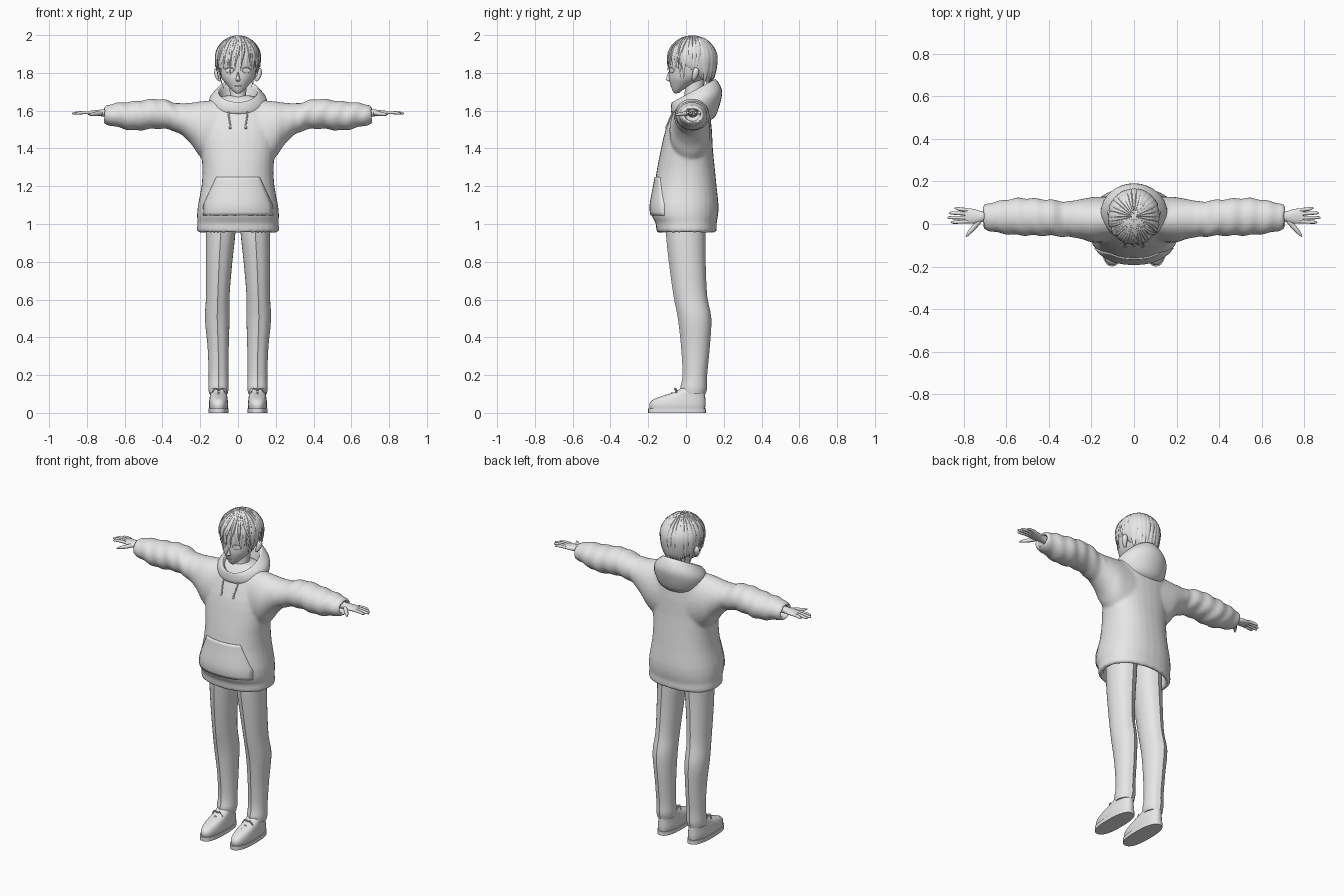
import bpy, bmesh, math, random
from math import sin, cos, pi, radians
from mathutils import Vector
from mathutils.bvhtree import BVHTree

random.seed(4)
cube = bpy.data.objects.get("Cube")
if cube:
    bpy.data.objects.remove(cube)

grey = bpy.data.materials.new("light grey")
grey.use_nodes = True
grey.diffuse_color = (0.8, 0.8, 0.8, 1)
grey.node_tree.nodes["Principled BSDF"].inputs["Base Color"].default_value = (0.8, 0.8, 0.8, 1)


def ring(center, u, v, n=32, power=2.0):
    """Closed superellipse of points spanned by the half axes u and v."""
    pts = []
    for i in range(n):
        a = 2 * pi * i / n
        c, s = cos(a), sin(a)
        c = math.copysign(abs(c) ** (2 / power), c)
        s = math.copysign(abs(s) ** (2 / power), s)
        pts.append(Vector(center) + Vector(u) * c + Vector(v) * s)
    return pts


def level(x, w, y0, y1, z0, z1=None, power=2.0):
    """Ring lying flat, or tilted from height z0 in front to z1 behind."""
    z1 = z0 if z1 is None else z1
    return ring((x, (y0 + y1) / 2, (z0 + z1) / 2), (w, 0, 0),
                (0, (y1 - y0) / 2, (z1 - z0) / 2), power=power)


def loft(bm, rings, steps=3):
    """Skin the rings, with a smooth spline between them."""
    fine = []
    last = len(rings) - 1
    for i in range(last):
        quad = rings[max(i - 1, 0)], rings[i], rings[i + 1], rings[min(i + 2, last)]
        for k in range(steps):
            t = k / steps
            fine.append([b + (c - a) * (t / 2) + (a * 2 - b * 5 + c * 4 - d) * (t * t / 2)
                         + (b * 3 - a - c * 3 + d) * (t ** 3 / 2) for a, b, c, d in zip(*quad)])
    fine.append(rings[-1])
    verts = [[bm.verts.new(p) for p in row] for row in fine]
    n = len(verts[0])
    for lo, hi in zip(verts, verts[1:]):
        for j in range(n):
            bm.faces.new((lo[j], lo[(j + 1) % n], hi[(j + 1) % n], hi[j]))
    bm.faces.new(verts[0][::-1])
    bm.faces.new(verts[-1])


def tube(bm, path, radii, n=8):
    """Round tube with a radius at each point of the path."""
    path = [Vector(p) for p in path]
    rows = []
    for i, p in enumerate(path):
        d = (path[min(i + 1, len(path) - 1)] - path[max(i - 1, 0)]).normalized()
        u = d.cross(Vector((0, 0, 1)) if abs(d.z) < 0.8 else Vector((1, 0, 0))).normalized()
        rows.append(ring(p, u * radii[i], d.cross(u) * radii[i], n))
    loft(bm, rows, 2)


def build(name, bm, mirror=False, angle=50):
    bmesh.ops.recalc_face_normals(bm, faces=bm.faces[:])
    me = bpy.data.meshes.new(name)
    bm.to_mesh(me)
    me.materials.append(grey)
    me.shade_smooth()
    me.set_sharp_from_angle(angle=radians(angle))
    ob = bpy.data.objects.new(name, me)
    bpy.context.collection.objects.link(ob)
    if mirror:
        ob.modifiers.new("mirror", 'MIRROR')
    return ob


def on_front(tree, x, z, out=0.0):
    """Point on the front of a surface, pushed out towards the viewer."""
    hit = tree.ray_cast(Vector((x, -1, z)), Vector((0, 1, 0)))[0]
    return Vector((x, (hit.y if hit else 0) - out, z))


# Hoodie body with a hollow hem
bm = bmesh.new()
body = [(.07, 0, .1, 1.68), (.14, -.03, .115, 1.655), (.19, -.065, .125, 1.6),
        (.2, -.108, .137, 1.5), (.197, -.132, .142, 1.4), (.188, -.152, .152, 1.3),
        (.193, -.168, .162, 1.2), (.212, -.187, .172, 1.1), (.217, -.18, .169, 1.04),
        (.214, -.16, .162, 1.005), (.217, -.156, .162, .962)]
rows = [level(0, *r, power=2.3) for r in body]
rows += [level(0, .19, -.13, .137, z, power=2.3) for z in (.96, 1.05)]
loft(bm, rows, 2)

# Sleeves with soft folds and hollow cuffs
arm = [(.08, 1.28, 1.66, -.08, .13), (.19, 1.345, 1.65, -.087, .127), (.25, 1.425, 1.642, -.07, .117),
       (.32, 1.485, 1.64, -.06, .107), (.42, 1.505, 1.663, -.055, .117), (.55, 1.495, 1.65, -.053, .122),
       (.65, 1.515, 1.64, -.04, .105), (.705, 1.53, 1.625, -.024, .093),
       (.705, 1.545, 1.61, -.008, .077), (.65, 1.545, 1.61, -.008, .077)]
for side in (1, -1):
    rows = [ring((side * x, (y0 + y1) / 2, (z0 + z1) / 2), (0, (y1 - y0) / 2, 0), (0, 0, (z1 - z0) / 2))
            for x, z0, z1, y0, y1 in arm]
    first = len(bm.verts)
    loft(bm, rows, 6)
    bm.verts.ensure_lookup_table()
    for v in bm.verts[first:]:
        x = abs(v.co.x)
        if .3 < x < .69:
            mid = Vector((v.co.x, .035, 1.575))
            fold = .045 * sin(75 * x + 2 * sin(9 * v.co.y + 14 * v.co.z))
            v.co = mid + (v.co - mid) * (1 + fold)
raw = build("hoodie_blank", bm)
mod = raw.modifiers.new("fuse", 'REMESH')
mod.mode, mod.voxel_size = 'VOXEL', .009
mod = raw.modifiers.new("soften", 'SMOOTH')
mod.factor, mod.iterations = .5, 5
bpy.context.view_layer.update()
fused = bpy.data.meshes.new_from_object(raw.evaluated_get(bpy.context.evaluated_depsgraph_get()))
bm = bmesh.new()
bm.from_mesh(fused)
bpy.data.objects.remove(raw)
build("hoodie", bm, angle=70)
cloth = BVHTree.FromBMesh(bm)

# Front pocket following the cloth
bm = bmesh.new()
grid = []
for i in range(13):
    z = 1.045 + .205 * i / 12
    w = .185 if z < 1.1 else .185 - .07 * (z - 1.1) / .15
    grid.append([bm.verts.new(on_front(cloth, w * (j / 8 - 1), z, .007)) for j in range(17)])
for lo, hi in zip(grid, grid[1:]):
    for j in range(16):
        bm.faces.new((lo[j], lo[j + 1], hi[j + 1], hi[j]))
pocket = build("pocket", bm)
mod = pocket.modifiers.new("thickness", 'SOLIDIFY')
mod.thickness, mod.offset = .012, -1

# Drawstrings
bm = bmesh.new()
tube(bm, [on_front(cloth, .045 + .004 * sin(k), 1.62 - .023 * k, .003) for k in range(6)],
     [.004] * 5 + [.006])
build("drawstrings", bm, True)

# Hood lying on the shoulders
bm = bmesh.new()
hood = [(.06, -.01, .1, 1.59, 1.6), (.085, -.045, .12, 1.62, 1.68), (.1, -.068, .142, 1.64, 1.755),
        (.112, -.074, .162, 1.645, 1.762), (.148, -.078, .19, 1.632, 1.71),
        (.156, -.08, .184, 1.605, 1.65), (.135, -.075, .155, 1.585, 1.57), (.1, -.05, .11, 1.57, 1.54)]
loft(bm, [level(0, *r) for r in hood])
build("hood", bm, angle=60)

# Trouser legs with a pressed crease
bm = bmesh.new()
leg = [(.09, .078, -.1, .1, 1.05), (.092, .078, -.1, .1, .95), (.1, .07, -.085, .1, .8),
       (.107, .062, -.06, .108, .62), (.11, .065, -.037, .13, .5), (.105, .056, -.02, .122, .35),
       (.103, .052, -.012, .108, .2), (.103, .054, -.024, .108, .135), (.104, .049, -.02, .1, .1)]
rows = [level(*r) for r in leg]
for row in rows:
    row[24].y -= .006
    row[8].y += .004
loft(bm, rows)
build("trouser_legs", bm, True, 35)

# Shoes, soles and laces
bm = bmesh.new()
shoe = [(.048, -.19, .1, .018), (.051, -.194, .103, .045), (.048, -.175, .102, .07, .08),
        (.045, -.125, .101, .09, .1), (.043, -.06, .1, .11, .12), (.04, -.03, .095, .13, .13)]
loft(bm, [level(.103, *r, power=2.4) for r in shoe])
build("shoes", bm, True)
bm = bmesh.new()
loft(bm, [level(.103, .054, -.2, .106, z, power=2.5) for z in (0, .024)], 1)
build("soles", bm, True)
bm = bmesh.new()
for k in range(3):
    y, z = -.105 + .03 * k, .094 + .012 * k
    tube(bm, [(.103 + .028 * s, y + .012 * abs(s), z - .012 * abs(s)) for s in (-1, 0, 1)], [.004] * 3)
for s in (-1, 1):
    tube(bm, [(.103, -.05, .12), (.103 + s * .02, -.06, .13), (.103 + s * .035, -.05, .105)], [.004] * 3)
build("laces", bm, True)

# Hands: palm, four fingers and thumb
bm = bmesh.new()
palm = [(.64, .035, .027, .024), (.71, .035, .024, .019), (.75, .036, .034, .015), (.795, .039, .036, .01)]
loft(bm, [ring((x, y, 1.588), (0, w, 0), (0, 0, h)) for x, y, w, h in palm])
for y, tip, spread in ((.012, .862, -.004), (.03, .878, 0), (.048, .87, .004), (.066, .845, .008)):
    tube(bm, [(.78, y, 1.59), (.82, y + spread / 2, 1.59), (tip - .01, y + spread, 1.586),
              (tip, y + spread, 1.584)], [.009, .0085, .007, .002])
tube(bm, [(.725, .018, 1.587), (.75, -.012, 1.583), (.775, -.04, 1.58), (.79, -.06, 1.579)],
     [.012, .012, .009, .003])
build("hands", bm, True)

# Neck and head
bm = bmesh.new()
loft(bm, [level(0, .047, -.012, .085, 1.57), level(0, .043, -.01, .085, 1.66), level(0, .046, 0, .1, 1.77)])
build("neck", bm)
bm = bmesh.new()
skull = [(.012, -.058, -.035, 1.69, 1.695), (.032, -.068, 0, 1.7, 1.72), (.06, -.079, .06, 1.728, 1.75),
         (.086, -.09, .1, 1.77), (.1, -.09, .13, 1.81), (.107, -.093, .145, 1.86),
         (.1, -.08, .14, 1.92), (.05, -.02, .1, 1.97)]
loft(bm, [level(0, *r) for r in skull])
build("head", bm)
face = BVHTree.FromBMesh(bm)
bm = bmesh.new()
loft(bm, [level(0, .004, -.094, -.07, 1.805), level(0, .009, -.104, -.07, 1.775),
          level(0, .012, -.107, -.07, 1.764), level(0, .008, -.088, -.07, 1.754)])
build("nose", bm)
bm = bmesh.new()
tube(bm, [on_front(face, .009 * k, 1.731, 0) for k in range(-2, 3)], [.001, .003, .003, .003, .001])
build("mouth", bm)

# Eyes, lashes and ears
bm = bmesh.new()
spot = on_front(face, .045, 1.812)
loft(bm, [ring(spot + Vector((0, d, 0)), (.022 * s, .009 * s, 0), (0, 0, .014 * s))
          for d, s in ((.006, 1), (-.002, .9), (-.004, .3))])
build("eyes", bm, True)
bm = bmesh.new()
tube(bm, [on_front(face, .02 + .0125 * k, 1.82 + .009 * sin(pi * k / 4), .002) for k in range(5)],
     [.001, .003, .003, .003, .001])
build("eyelashes", bm, True)
bm = bmesh.new()
tube(bm, [(.095, .04, 1.757), (.103, .042, 1.77), (.11, .05, 1.795), (.11, .053, 1.815), (.1, .05, 1.83)],
     [.005, .011, .016, .015, .005], 12)
build("ears", bm, True)

# Hair: under-cap, then tapered locks from the crown
bm = bmesh.new()
cap = [(.09, -.06, .12, 1.87, 1.745), (.108, -.085, .15, 1.87, 1.78), (.117, -.093, .16, 1.89, 1.85),
       (.112, -.086, .154, 1.92, 1.91), (.085, -.055, .125, 1.96), (.045, -.01, .08, 1.985),
       (.006, .03, .042, 1.994)]
loft(bm, [level(0, *r) for r in cap])
build("hair_cap", bm)


def lock(bm, az, end, width, sweep=0.0, lift=1.0):
    crown = Vector((0, .034, 1.868))
    rows = []
    for i in range(9):
        t = i / 8
        th = radians(6 + (end - 6) * t)
        a = az + sweep * t * t
        off = Vector((.119 * sin(th) * sin(a), -.128 * sin(th) * cos(a), (.124 if th < pi / 2 else .21) * cos(th)))
        taper = 1 if t < .6 else max((1 - t) / .4, .04)
        wide = Vector((cos(a), sin(a), 0)) * (width * sin(th) * taper)
        rows.append(ring(crown + off * (1 + (lift - 1) * t), wide, off.normalized() * (.008 * taper), 6))
    loft(bm, rows, 2)


bm = bmesh.new()
for i in range(30):
    az = 2 * pi * i / 30 - pi
    d = abs(math.degrees(az))
    end = 104 if d < 55 else 117 if d < 82 else 103 if d < 115 else 132
    lock(bm, az, end + random.uniform(-4, 5), random.uniform(.018, .026), random.uniform(-.12, .12))
build("hair_locks", bm, angle=40)
bm = bmesh.new()
for i in range(12):
    az = radians(-66 + 12 * i)
    lock(bm, az, random.uniform(97, 112), .013, random.uniform(-.4, .4), random.uniform(1.02, 1.06))
build("fringe", bm, angle=40)
